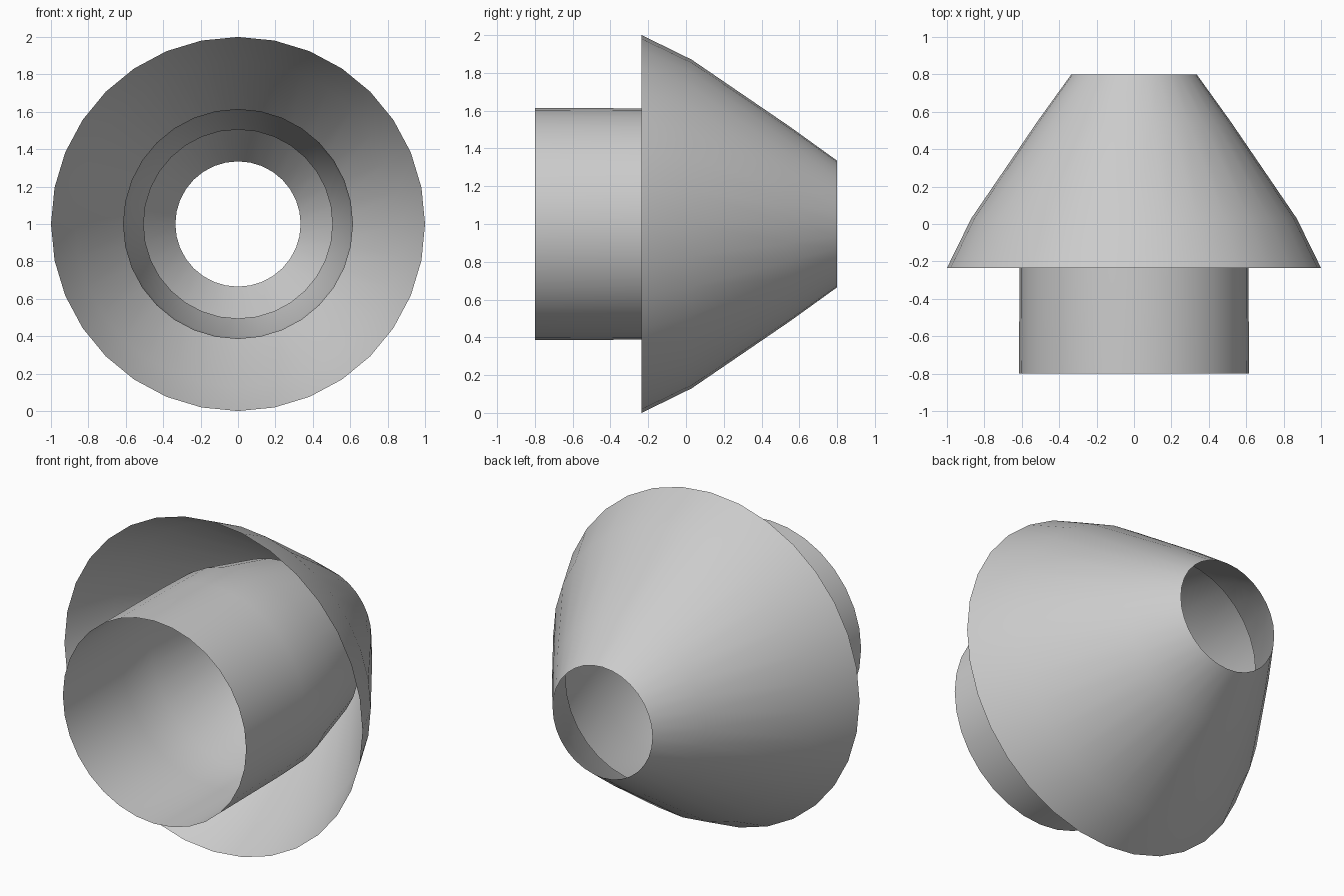
import bpy, bmesh, math

if "Cube" in bpy.data.objects:
    bpy.data.objects.remove(bpy.data.objects["Cube"])

SIDES = 32


def lathe_shell(name, profile):
    """Revolve (y, radius) points around the front-back axis at z = 1."""
    bm = bmesh.new()
    rings = []
    for y, r in profile:
        rings.append([bm.verts.new((r * math.sin(2 * math.pi * i / SIDES), y,
                                    1 + r * math.cos(2 * math.pi * i / SIDES)))
                      for i in range(SIDES)])
    for a, b in zip(rings, rings[1:]):
        for i in range(SIDES):
            j = (i + 1) % SIDES
            bm.faces.new((a[i], a[j], b[j], b[i]))
    # outward-facing normals
    bm.normal_update()
    f = bm.faces[:][0]
    c = f.calc_center_median()
    if f.normal.x * c.x + f.normal.z * (c.z - 1) < 0:
        bmesh.ops.reverse_faces(bm, faces=bm.faces[:])
    for f in bm.faces:
        f.smooth = True
    mesh = bpy.data.meshes.new(name)
    bm.to_mesh(mesh)
    bm.free()
    obj = bpy.data.objects.new(name, mesh)
    bpy.context.collection.objects.link(obj)
    return obj


# Flared outer cone, open at both ends
lathe_shell("outer_cone", [(-0.235, 1.0), (0.03, 0.87), (0.55, 0.515), (0.8, 0.335)])

# Inner tube, straight at the front and tapering inside the cone
lathe_shell("inner_tube", [(-0.8, 0.615), (-0.235, 0.612), (0.03, 0.605), (0.44, 0.505)])
